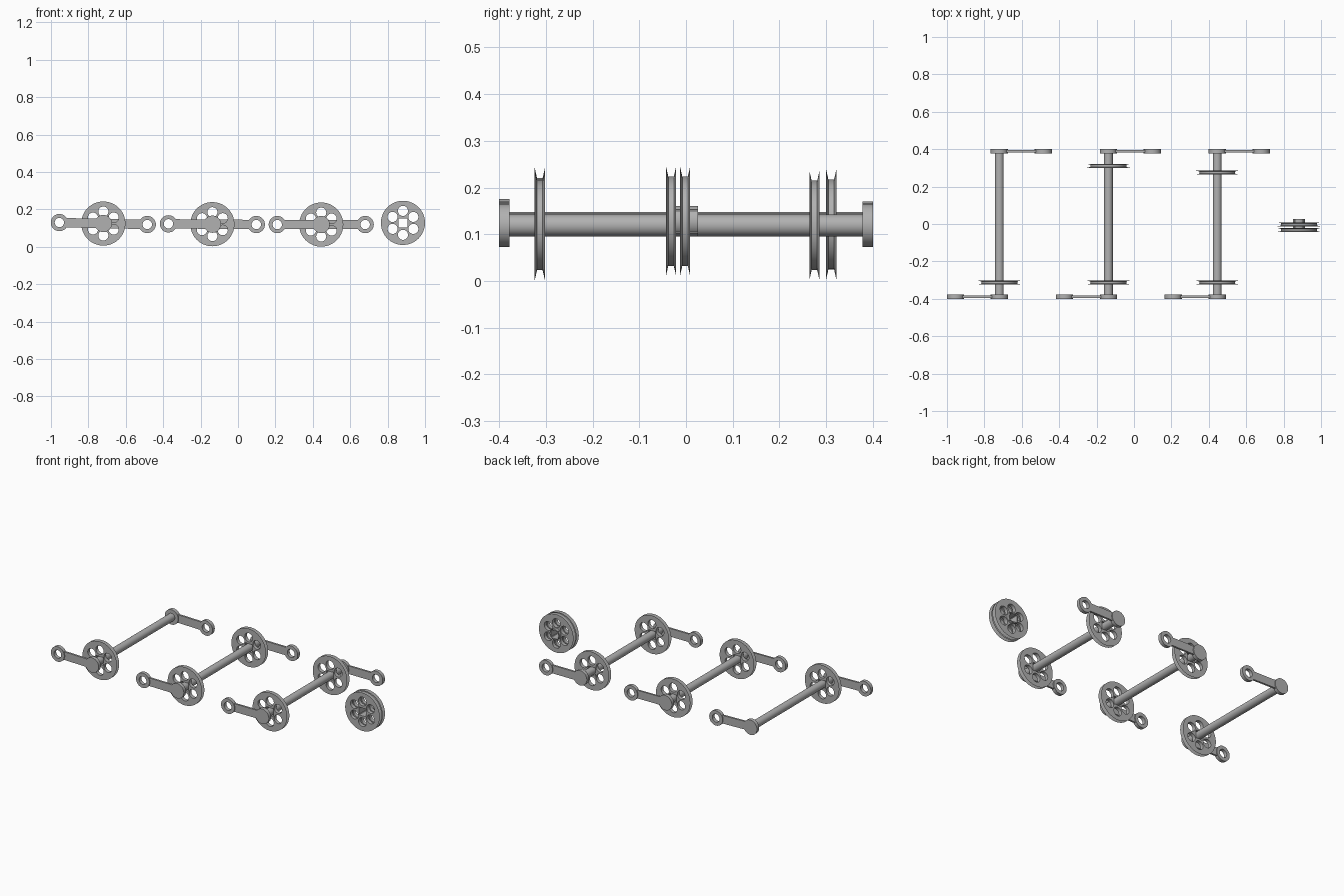
import bpy, bmesh, math
from mathutils import Matrix, Vector

cube = bpy.data.objects.get("Cube")
if cube:
    bpy.data.objects.remove(cube, do_unlink=True)

metal = bpy.data.materials.new("grey_metal")
metal.use_nodes = True
GREY = (0.44, 0.44, 0.44, 1)
metal.diffuse_color = GREY
metal.node_tree.nodes["Principled BSDF"].inputs["Base Color"].default_value = GREY

WHEEL_R, GROOVE_R, WHEEL_HALF = 0.118, 0.096, 0.011
AXLE_R, BOSS_R, EYE_R = 0.0235, 0.046, 0.025
ARM_LEN, ARM_Y = 0.235, 0.389
UPRIGHT = Matrix.Rotation(math.pi / 2, 4, "X")


def circle(r, n=48, cx=0, cy=0, start=0):
    return [(cx + r * math.cos(start + math.tau * i / n),
             cy + r * math.sin(start + math.tau * i / n)) for i in range(n)]


def plate(outlines, half):
    """Mesh of a flat plate; inner outlines become holes."""
    cu = bpy.data.curves.new("outline", "CURVE")
    cu.dimensions = "2D"
    cu.fill_mode = "BOTH"
    cu.extrude = half
    for pts in outlines:
        sp = cu.splines.new("POLY")
        sp.points.add(len(pts) - 1)
        for p, (x, y) in zip(sp.points, pts):
            p.co = (x, y, 0, 1)
        sp.use_cyclic_u = True
    ob = bpy.data.objects.new("outline", cu)
    bpy.context.collection.objects.link(ob)
    dg = bpy.context.evaluated_depsgraph_get()
    me = bpy.data.meshes.new_from_object(ob.evaluated_get(dg))
    bpy.data.objects.remove(ob)
    bpy.data.curves.remove(cu)
    return me


def lathe(profile, n=64):
    """Mesh turned from (radius, height) points."""
    bm = bmesh.new()
    vs = [bm.verts.new((r, 0, h)) for r, h in profile]
    es = [bm.edges.new(pair) for pair in zip(vs, vs[1:])]
    bmesh.ops.spin(bm, geom=vs + es, cent=(0, 0, 0), axis=(0, 0, 1),
                   angle=math.tau, steps=n, use_duplicate=False)
    bmesh.ops.remove_doubles(bm, verts=bm.verts, dist=1e-5)
    bmesh.ops.recalc_face_normals(bm, faces=bm.faces)
    me = bpy.data.meshes.new("turned")
    bm.to_mesh(me)
    bm.free()
    return me


def part(name, pieces, loc, tilt=0):
    """Join (mesh, local offset) pieces into one upright object."""
    bm = bmesh.new()
    for me, off in pieces:
        tmp = me.copy()
        tmp.transform(Matrix.Translation(Vector(off)))
        bm.from_mesh(tmp)
        bpy.data.meshes.remove(tmp)
    bmesh.ops.remove_doubles(bm, verts=bm.verts, dist=1e-6)
    bmesh.ops.transform(bm, matrix=UPRIGHT, verts=bm.verts)
    me = bpy.data.meshes.new(name)
    bm.to_mesh(me)
    bm.free()
    me.materials.clear()
    me.materials.append(metal)
    for f in me.polygons:
        f.material_index = 0
    ob = bpy.data.objects.new(name, me)
    bpy.context.collection.objects.link(ob)
    ob.location = loc
    ob.rotation_euler.y = tilt
    bpy.ops.object.select_all(action="DESELECT")
    ob.select_set(True)
    bpy.context.view_layer.objects.active = ob
    bpy.ops.object.shade_smooth_by_angle(angle=math.radians(30))
    return ob


# Shared shapes: grooved rim, six-hole web, hub, arm pieces
square_hole = circle(0.035, 4, start=math.pi / 4)
holes = [circle(0.027, 24, 0.064 * math.cos(a), 0.064 * math.sin(a))
         for a in (math.pi / 6 + i * math.pi / 3 for i in range(6))]
web = plate([circle(GROOVE_R, 64), square_hole] + holes, WHEEL_HALF)
rim = lathe([(GROOVE_R, WHEEL_HALF), (WHEEL_R, WHEEL_HALF), (GROOVE_R, 0.006),
             (GROOVE_R, -0.006), (WHEEL_R, -WHEEL_HALF), (GROOVE_R, -WHEEL_HALF)])
hub = plate([circle(0.033, 32), square_hole], 0.0345)
boss = plate([circle(BOSS_R)], WHEEL_HALF)
eye = plate([circle(BOSS_R), circle(EYE_R, 32)], WHEEL_HALF)
x0, x1, hw = 0.03, ARM_LEN - 0.034, 0.025
bar = plate([[(x0, -hw), (x1, -hw), (x1, hw), (x0, hw)]], 0.006)
shaft = plate([circle(AXLE_R, 32)], ARM_Y)


def wheel(name, x, y, z):
    part(name, [(web, (0, 0, 0)), (rim, (0, 0, 0))], (x, y, z))


# Three axles, each with a front arm to the right and a back arm to the left
axles = [("right", -0.72, 0.1245, 0.022, [-0.313]),
         ("middle", -0.137, 0.121, 0.008, [-0.313, 0.311]),
         ("left", 0.445, 0.119, 0.0, [-0.313, 0.275])]
for label, x, z, tilt, wheel_ys in axles:
    part(label + "_axle", [(shaft, (0, 0, 0))], (x, 0, z), tilt)
    for end, s in (("front", -1), ("back", 1)):
        part(f"{label}_{end}_crank_arm",
             [(boss, (0, 0, 0)), (bar, (0, 0, 0)), (eye, (ARM_LEN, 0, 0))],
             (x, s * ARM_Y, z), tilt + (math.pi if s < 0 else 0))
    for end, y in zip(("front", "back"), wheel_ys):
        wheel(f"{label}_{end}_wheel", x, y, z)

# Separate double pulley with a hub standing out at the back
PX, PZ = 0.882, 0.128
wheel("pulley_front_wheel", PX, -0.032, PZ)
wheel("pulley_back_wheel", PX, -0.002, PZ)
part("pulley_hub", [(hub, (0, 0, 0))], (PX, -0.0085, PZ))
